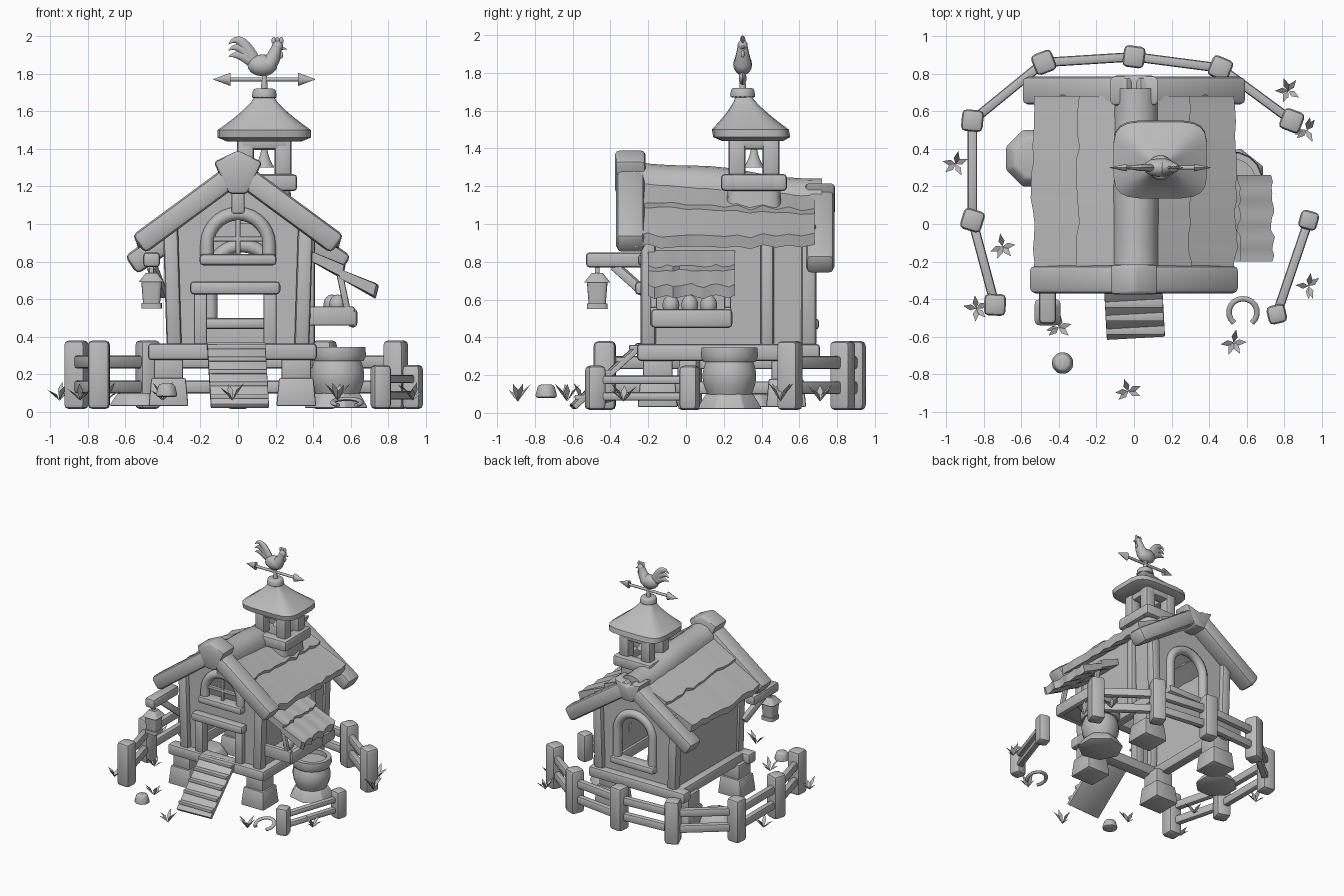
import bpy, bmesh, random
from math import sin, cos, pi, radians, copysign
from mathutils import Vector, Matrix

random.seed(4)
if "Cube" in bpy.data.objects:
    bpy.data.objects.remove(bpy.data.objects["Cube"])
clay = bpy.data.materials.new("clay grey")
clay.use_nodes = True
clay.diffuse_color = (.5, .5, .5, 1)
shader = next(node for node in clay.node_tree.nodes if node.type == 'BSDF_PRINCIPLED')
shader.inputs["Base Color"].default_value = clay.diffuse_color
parts = []
SIDES = (-1, 1)

def finish(name, bm, bevel=0):
    bmesh.ops.recalc_face_normals(bm, faces=bm.faces)
    if bevel:
        bmesh.ops.bevel(bm, geom=bm.edges[:], offset=bevel, segments=2, profile=.5, affect='EDGES', clamp_overlap=True)
    mesh = bpy.data.meshes.new(name)
    bm.to_mesh(mesh)
    bm.free()
    mesh.materials.append(clay)
    part = bpy.data.objects.new(name, mesh)
    bpy.context.scene.collection.objects.link(part)
    parts.append(part)
    return part

def box(name, centre, size, bevel=.02, turn=Matrix()):
    bm = bmesh.new()
    bmesh.ops.create_cube(bm, size=1, matrix=Matrix.Translation(centre) @ turn @ Matrix.Diagonal((*size, 1)))
    return finish(name, bm, bevel)

def beam(name, start, end, width, height, bevel=.02, roll=0):
    """Rounded timber between two points; width is horizontal, height upright."""
    start, end = Vector(start), Vector(end)
    along = (end - start).normalized()
    guide = Vector((0, 0, 1)) if abs(along.z) < .9 else Vector((0, 1, 0))
    up = (guide - along * guide.dot(along)).normalized()
    turn = Matrix((up.cross(along), up, along)).transposed().to_4x4() @ Matrix.Rotation(roll, 4, 'Z')
    return box(name, (start + end) / 2, (width, height, (end - start).length), bevel, turn)

def blob(name, centre, radii):
    bm = bmesh.new()
    place = Matrix.Translation(centre) @ Matrix.Diagonal((*radii, 1))
    bmesh.ops.create_uvsphere(bm, u_segments=12, v_segments=8, radius=1, matrix=place)
    return finish(name, bm)

def loft(name, rings, bevel=0):
    """Skin through equal-length rings, capped at both ends."""
    bm = bmesh.new()
    rows = [[bm.verts.new(point) for point in ring] for ring in rings]
    for low, high in zip(rows, rows[1:]):
        for i in range(len(low)):
            bm.faces.new((low[i - 1], low[i], high[i], high[i - 1]))
    bm.faces.new(rows[0])
    bm.faces.new(rows[-1])
    return finish(name, bm, bevel)

def ring(x, y, z, radius, sides=16, power=1.0, depth=1.0):
    """Circle, or a rounded square when power is below one."""
    angles = [2 * pi * (i + .5) / sides for i in range(sides)]
    shape = lambda value: radius * copysign(abs(value) ** power, value)
    return [(x + shape(cos(a)), y + depth * shape(sin(a)), z) for a in angles]

def drum(name, x, y, bottom, top, wide, narrow, sides=16, power=1.0, bevel=0):
    return loft(name, [ring(x, y, bottom, wide, sides, power), ring(x, y, top, narrow, sides, power)], bevel)

def arc(x, z, radius, first, last, steps=14):
    angles = [radians(first + (last - first) * i / steps) for i in range(steps + 1)]
    return [(x + radius * cos(a), z + radius * sin(a)) for a in angles]

def tube(name, path, radii, y=0, flat=1.0):
    """Tapered tube along a path in the x-z plane."""
    rings = []
    for i, (x, z) in enumerate(path):
        after, before = path[min(i + 1, len(path) - 1)], path[max(i - 1, 0)]
        side = Vector((before[1] - after[1], 0, after[0] - before[0])).normalized()
        rings.append([Vector((x, y, z)) + radii[i] * (side * cos(a) + Vector((0, flat * sin(a), 0)))
                      for a in (pi * k / 5 for k in range(10))])
    return loft(name, rings)

def shingles(name, side, inner, outer, height, front, back, rows=14):
    """One uneven course of shingles lying on a height rule."""
    rings = []
    for y in (front + (back - front) * k / rows for k in range(rows + 1)):
        edge = outer + random.uniform(-.012, .012)
        top, low = height(inner, y), height(edge, y) + .03 + .008 * sin(50 * y)
        rings.append([(side * inner, y, top), (side * edge, y, low),
                      (side * (edge - .015), y, low - .06), (side * inner, y, top - .05)])
    return loft(name, rings)

def roof_z(x, y):
    """Roof height; the ridge sinks towards the back."""
    return 1.3 - .72 * abs(x) - .1 * (y + .3) * max(0, 1 - 2 * abs(x))

# Hollow walls with an open doorway and two open arched windows
FRONT, BACK, HALF, EAVE, FLOOR = -.2, .65, .36, .38, .35
DOOR_X, DOOR_HALF, DOOR_TOP, ARCH = -.015, .155, .65, .165
bm = bmesh.new()
for y, x, spring, sill in ((FRONT, 0, .89, .81), (BACK, .02, .72, .47)):
    for s in SIDES:
        jamb = DOOR_X + s * DOOR_HALF
        base = [(jamb, FLOOR), (jamb, DOOR_TOP), (x, DOOR_TOP)] if y == FRONT else [(x, FLOOR)]
        opening = [(x, sill), (x + s * ARCH, sill)] + arc(x, spring, ARCH, 90 - 90 * s, 90, 7)
        top = [(x, roof_z(0, y) - .04), (s * EAVE, roof_z(EAVE, y) - .04)]
        bm.faces.new([bm.verts.new((px, y, pz)) for px, pz in [(s * HALF, FLOOR)] + base + opening + top])
    path = [(x + ARCH, sill), *arc(x, spring, ARCH, 0, 180), (x - ARCH, sill)]
    tube("window_arch", path, [.036] * len(path), y)
    box("window_sill", (x, y, sill), (.41, .11, .06))
for s in SIDES:
    bm.faces.new([bm.verts.new((s * x, y, z)) for x, y, z in (
        (HALF, FRONT, FLOOR), (HALF, BACK, FLOOR), (EAVE, BACK, roof_z(EAVE, BACK) - .04),
        (EAVE, FRONT, roof_z(EAVE, FRONT) - .04))])
bmesh.ops.remove_doubles(bm, verts=bm.verts[:], dist=.001)
finish("walls", bm)
box("window_mullion", (0, FRONT, .93), (.025, .03, .25), .005)
box("window_crossbar", (0, FRONT, .92), (.32, .03, .025), .005)
box("king_post", (0, FRONT, 1.14), (.07, .08, .17), .01)

# Sill beams, corner posts and stone feet
for s in SIDES:
    box("side_sill", (s * EAVE, .23, .32), (.08, .96, .09))
    for y in (FRONT, BACK):
        beam("corner_post", (s * .34, y, FLOOR), (s * HALF, y, 1), .08, .08)
        foot_x, foot_y = s * .34 - .03, y * .8 + .01
        drum("stone_foot_base", foot_x, foot_y, .03, .18, .15, .13, 4, 1, .01)
        drum("stone_foot_top", foot_x, foot_y, .17, .3, .11, .11, 4, 1, .01)
for y in (FRONT - .01, BACK + .01):
    box("cross_sill", (-.03, y, .32), (.9, .1, .09))
box("side_post", (EAVE, .43, .65), (.06, .07, .6))

# Doorway and ramp
for s in SIDES:
    box("door_post", (DOOR_X + s * .185, FRONT, .5), (.07, .08, .3), .01)
box("door_lintel", (DOOR_X, FRONT - .03, .66), (.48, .08, .07))
ramp_top, ramp_foot = Vector((-.01, -.24, .36)), Vector((.01, -.6, .03))
beam("ramp", ramp_top, ramp_foot, .31, .03, .005)
for k in range(5):
    box("ramp_slat", ramp_top.lerp(ramp_foot, (k + .5) / 5) + Vector((0, 0, .02)), (.31, .05, .025), .005)

# Main roof: courses, barge beams, peak blocks and ridge
for s in SIDES:
    for inner, outer in ((.26, .54), (.05, .3)):
        shingles("roof_shingles", s, inner, outer, roof_z, -.27, .68)
for y, reach, peak in ((-.295, .53, 1.28), (.71, .57, 1.17)):
    for s in SIDES:
        beam("barge_beam", (0, y, peak), (s * reach, y, peak - .39), .15, .12, .03)
    half = [(.05, -.12), (.13, .05)]
    outline = half + [(0, peak * .9 - 1.04)] + [(-x, z) for x, z in reversed(half)]
    loft("peak_block", [[(x, y + s * .08, z + peak) for x, z in outline] for s in SIDES], .02)
loft("ridge_cap", [[(x, y, z) for x, z in arc(.01, roof_z(0, y) - .08 + .01 * sin(9 * y), .12, 0, 180, 8)]
                   for y in (k / 10 - .28 for k in range(11))])

# Bell tower
TOWER = Vector((.14, .36, 0))
drum("tower_base", TOWER.x, TOWER.y, 1, 1.2, .15, .14, 16, .35)
for s in SIDES:
    for name, z, reach, thick in (("tower_rail", 1.22, .13, .09), ("tower_lintel", 1.44, .09, .09)):
        span = 2 * reach + thick
        box(name, TOWER + Vector((0, s * reach, z)), (span, thick, thick))
        box(name, TOWER + Vector((s * reach, 0, z)), (thick, span, thick))
    for t in SIDES:
        box("tower_post", TOWER + Vector((s * .1, t * .09, 1.35)), (.09, .09, .22))
levels = [(1.44, .2), (1.46, .25)] + [(1.5 + .03 * k, .05 + .2 * (1 - k / 6) ** 1.3) for k in range(7)]
loft("tower_roof", [ring(TOWER.x, TOWER.y - .2 * (z - 1.4), z, radius, 20, .45, .82) for z, radius in levels])
loft("bell", [ring(TOWER.x, TOWER.y, 1.3 + .12 * t, .015 + .04 * (1 - t) ** 2) for t in (k / 5 for k in range(6))])

# Weather vane
VANE = .3
drum("finial_cap", TOWER.x, VANE, 1.67, 1.72, .07, .06, bevel=.015)
drum("vane_rod", TOWER.x, VANE, 1.7, 1.83, .02, .01)
tube("arrow_shaft", [(-.05, 1.77), (.35, 1.77)], [.011] * 2, VANE)
for s in SIDES:
    base = TOWER.x + s * .18
    tube("arrow_head", [(base, 1.77), (base + s * .09, 1.77)], [.035, .002], VANE, .6)
blob("rooster_body", (.13, VANE, 1.845), (.08, .05, .058))
tube("rooster_neck", [(.16, 1.85), (.19, 1.89), (.21, 1.95)], [.05, .038, .025], VANE)
blob("rooster_head", (.21, VANE, 1.945), (.03, .027, .03))
tube("rooster_beak", [(.22, 1.94), (.26, 1.93)], [.014, .002], VANE)
blob("rooster_wattle", (.23, VANE, 1.9), (.01, .01, .02))
for k in range(3):
    blob("rooster_comb", (.19 + .02 * k, VANE, 1.975), (.012, .008, .02))
    steps = [i / 8 for i in range(9)]
    feather = [(.09 - .14 * t, 1.86 + (.12 - .04 * k) * sin(2.2 * t)) for t in steps]
    tube("rooster_tail", feather, [.033 * (1.05 - t * t) for t in steps], VANE, .6)

# Lantern on a bracket
lamp_x, lamp_y = -.46, -.47
box("lantern_arm", (lamp_x, -.36, .81), (.09, .34, .08))
beam("lantern_brace", (lamp_x, -.38, .78), (lamp_x + .06, FRONT, .62), .05, .05, .01)
for name, bottom, top, wide, narrow in (("foot", .55, .58, .055, .055), ("glass", .57, .69, .045, .055),
                                        ("roof", .69, .74, .07, .03), ("hook", .73, .8, .012, .012)):
    drum("lantern_" + name, lamp_x, lamp_y, bottom, top, wide, narrow, power=.35)

# Nest box with awning and eggs
for inner in (.54, .36):
    shingles("awning_shingles", 1, inner, inner + .2, lambda x, y: 1.08 - .59 * x, FRONT, .26)
box("nest_floor", (.49, .03, .48), (.25, .4, .03), .01)
box("nest_front", (.61, .03, .5), (.05, .43, .1))
for y in (-.17, .22):
    box("nest_side", (.49, y, .51), (.26, .04, .1), .01)
    beam("awning_strut", (.58, y, .55), (.54, y, .74), .035, .035, .01)
for k in range(3):
    blob("egg", (.53 - .03 * (k % 2), k / 10 - .08, .57), (.045, .045, .055))

# Water barrel on a stone
barrel_x, barrel_y = .53, .23
drum("barrel_stone", barrel_x, barrel_y, .02, .1, .18, .13, 7, bevel=.01)
loft("barrel_body", [ring(barrel_x, barrel_y, .09 + .03 * k, .115 + .03 * sin(pi * k / 7)) for k in range(8)])
loft("barrel_rim", [ring(barrel_x, barrel_y, z, radius)
                    for radius, z in ((.14, .27), (.155, .3), (.15, .345), (.115, .345), (.115, .31))])

# Fence: seven tall posts and two short ones around the yard
spots = [(-.74, -.43), (-.86, .02), (-.86, .55), (-.48, .86), (0, .89), (.46, .83), (.84, .55), (.93, .02), (.76, -.48)]
for k, spot in enumerate(spots):
    top = .38 if k < 7 else .25
    width = .07 + .12 * top
    beam("fence_post", (*spot, .015), (*spot, top), width, width, .025, random.uniform(-.4, .4))
    if k not in (0, 7):
        for z in (.7 * top, .35 * top):
            beam("fence_rail", (*spots[k - 1], z), (*spot, z), .05, .18 * top, .015)

# Rocks, horseshoe and grass
for x, y, radius, bottom in ((-.53, .35, .17, .03), (-.38, -.74, .065, .08)):
    drum("rock", x, y, bottom, bottom + .07, radius, radius * .7, 8, bevel=.015)
bend = arc(0, 0, .075, -50, 230)
shoe = tube("horseshoe", bend, [.015] * len(bend), 0, .7)
shoe.rotation_euler.x = radians(-75)
shoe.location = (.58, -.47, .05)
for x, y in ((-.95, .32), (-.7, -.12), (-.84, -.45), (-.4, -.55), (-.03, -.89), (.82, .71), (.92, .5), (.93, -.33), (.53, -.63)):
    bm = bmesh.new()
    for k in range(5):
        angle, tall = 2 * pi * k / 5 + random.random(), random.uniform(.05, .1)
        out, root, rise = Vector((cos(angle), sin(angle), 0)), Vector((x, y, .06)), Vector((0, 0, tall))
        middle, side = root + out * .03 + rise * .6, Vector((-out.y, out.x, 0)) * .016
        bm.faces.new([bm.verts.new(p) for p in (root, middle + side, root + out * .07 + rise, middle - side)])
    finish("grass_tuft", bm)

# Smooth shading with sharp creases
bpy.ops.object.select_all(action='DESELECT')
for part in parts:
    part.select_set(True)
bpy.context.view_layer.objects.active = parts[0]
bpy.ops.object.shade_smooth_by_angle(angle=radians(40))
